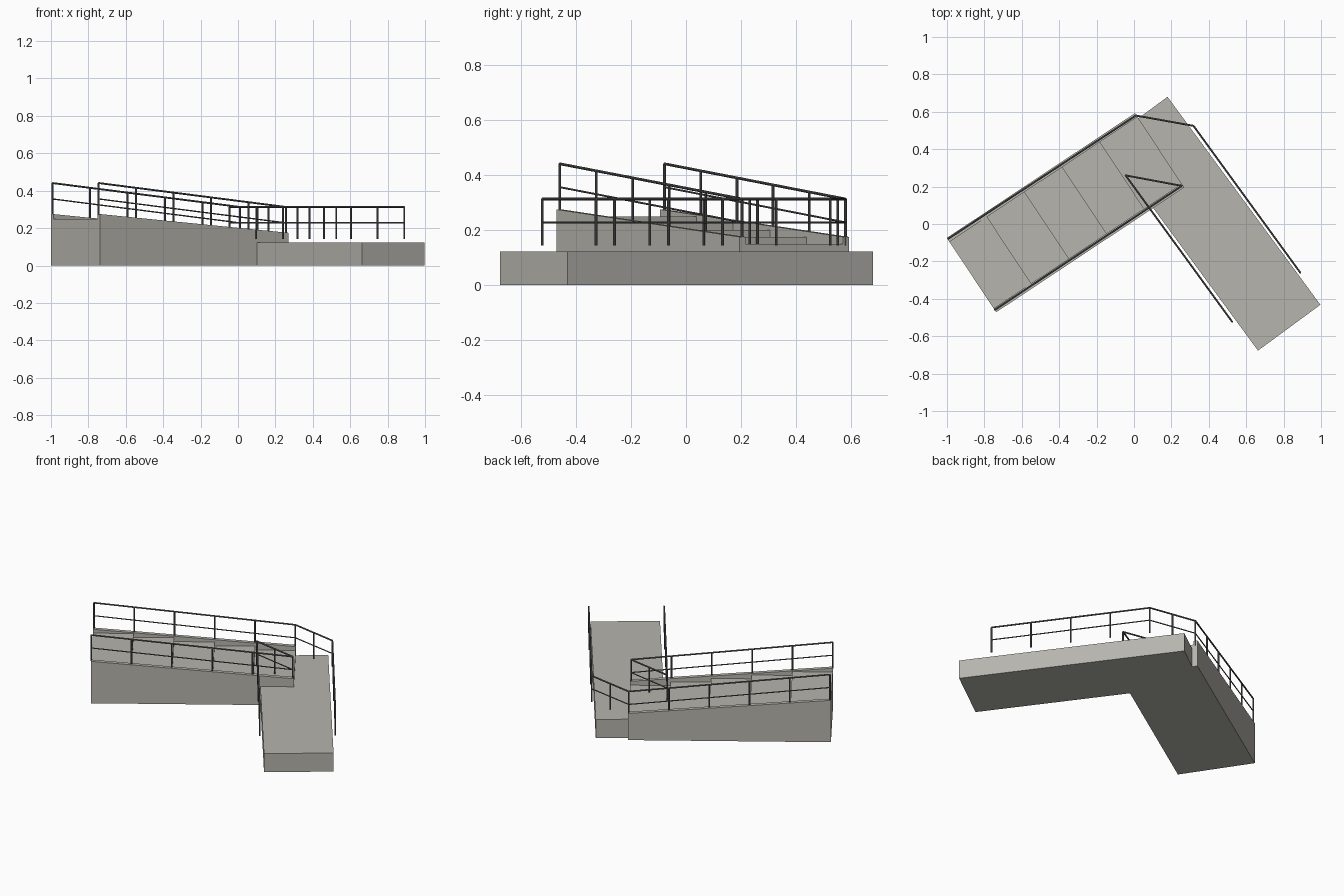
import bpy, bmesh
from mathutils import Vector

if "Cube" in bpy.data.objects:
    bpy.data.objects.remove(bpy.data.objects["Cube"])


def material(name, rgb):
    m = bpy.data.materials.new(name)
    m.diffuse_color = (*rgb, 1)
    m.use_nodes = True
    m.node_tree.nodes["Principled BSDF"].inputs["Base Color"].default_value = m.diffuse_color
    return m


CONCRETE = material("concrete", (0.47, 0.46, 0.42))
METAL = material("dark_metal", (0.12, 0.12, 0.12))


def prism(name, origin, u_dir, profile, v0, v1):
    """Extrude a (u, z) side profile across v, in a frame turned to u_dir."""
    u = Vector((u_dir[0], u_dir[1], 0)).normalized()
    v = Vector((-u.y, u.x, 0))
    o = Vector((origin[0], origin[1], 0))
    bm = bmesh.new()
    a = [bm.verts.new(o + u * p + v * v0 + Vector((0, 0, z))) for p, z in profile]
    face = bm.faces.new(a)
    ext = bmesh.ops.extrude_face_region(bm, geom=[face])
    moved = [g for g in ext["geom"] if isinstance(g, bmesh.types.BMVert)]
    bmesh.ops.translate(bm, verts=moved, vec=v * (v1 - v0))
    bmesh.ops.recalc_face_normals(bm, faces=bm.faces)
    me = bpy.data.meshes.new(name)
    bm.to_mesh(me)
    bm.free()
    me.materials.append(CONCRETE)
    ob = bpy.data.objects.new(name, me)
    bpy.context.collection.objects.link(ob)
    return ob


def pipes(name, paths, radius):
    """Sweep a round bar along each path and turn the result into a mesh."""
    cu = bpy.data.curves.new(name, 'CURVE')
    cu.dimensions = '3D'
    cu.bevel_depth = radius
    cu.bevel_resolution = 2
    cu.use_fill_caps = True
    cu.materials.append(METAL)
    for path in paths:
        s = cu.splines.new('POLY')
        s.points.add(len(path) - 1)
        for pt, co in zip(s.points, path):
            pt.co = (*co, 1)
    ob = bpy.data.objects.new(name, cu)
    bpy.context.collection.objects.link(ob)
    bpy.ops.object.select_all(action='DESELECT')
    ob.select_set(True)
    bpy.context.view_layer.objects.active = ob
    bpy.ops.object.convert(target='MESH')
    bpy.ops.object.shade_smooth_by_angle()


# Stair flight: five shallow steps descending towards the landing
B, U = (-0.737, -0.472), (1.01, 0.67)
L, W, T = 1.207, 0.477, 0.025
steps = [(0, 0)]
for i in range(5):
    z = 0.25 - 0.025 * i
    steps += [(L * i / 5, z), (L * (i + 1) / 5, z)]
steps.append((L, 0))
prism("stair_steps", B, U, steps, T, W - T)

# Sloped curb walls on both sides of the steps
wall = [(0, 0), (0, 0.275), (L, 0.175), (L, 0)]
prism("curb_wall_near", B, U, wall, 0, T)
prism("curb_wall_far", B, U, wall, W - T, W)

# Lower walkway slab
prism("walkway_slab", (0.663, -0.677), (-0.816, 1.11),
      [(0, 0), (0, 0.122), (1.38, 0.122), (1.38, 0)], -0.414, 0)

# Railings: stair run, short connector, walkway run
HI, LO, H = 0.441, 0.313, 0.17
for side, pts in (
        ("near", [(-0.745, -0.459), (0.256, 0.204), (-0.045, 0.26), (0.525, -0.523)]),
        ("far", [(-0.992, -0.078), (0.01, 0.58), (0.318, 0.525), (0.889, -0.26)])):
    top = [Vector((x, y, z)) for (x, y), z in zip(pts, (HI, LO, LO, LO))]
    mid = [p - Vector((0, 0, H / 2)) for p in top]
    heads = [top[0]]
    for p, q, n in zip(top, top[1:], (5, 2, 4)):
        heads += [p.lerp(q, k / n) for k in range(1, n + 1)]
    # separate bars per run keep the sharp corners clean
    pipes("top_rail_" + side, list(zip(top, top[1:])), 0.005)
    pipes("middle_rail_" + side, list(zip(mid, mid[1:])), 0.0035)
    pipes("posts_" + side, [(p, p - Vector((0, 0, H))) for p in heads], 0.005)
